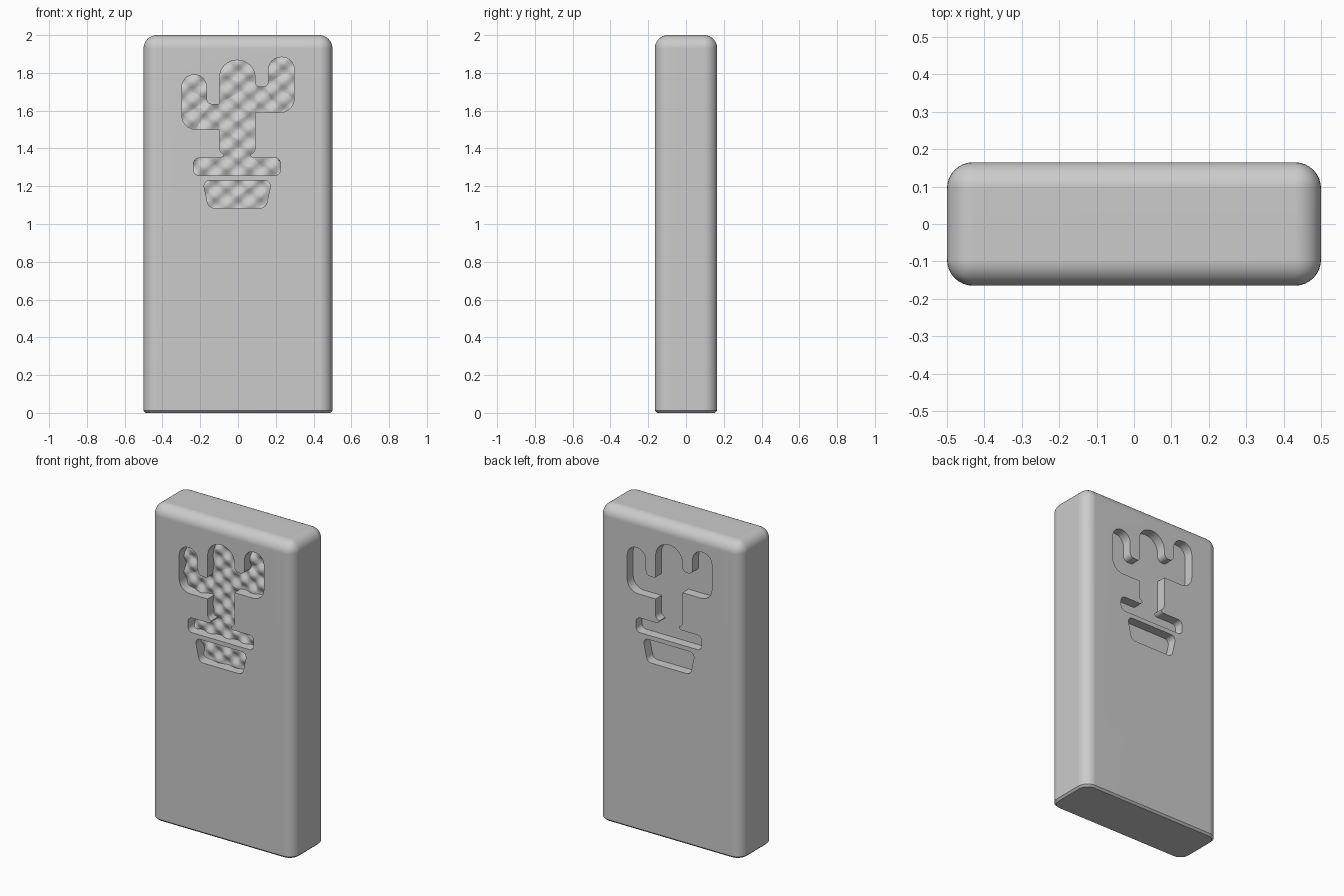
import bpy, bmesh, math
from mathutils import Vector

if "Cube" in bpy.data.objects:
    bpy.data.objects.remove(bpy.data.objects["Cube"], do_unlink=True)

W, D, H = 1.0, 0.33, 2.0
FLOOR = D / 2 - 0.06
TINY = 0.0001

grey = bpy.data.materials.new("mid grey")
grey.use_nodes = True
grey.diffuse_color = (0.6, 0.6, 0.6, 1)
grey.node_tree.nodes["Principled BSDF"].inputs["Base Color"].default_value = (0.6, 0.6, 0.6, 1)

# Pocket outlines: corner x, corner z, corner radius
PLANT = [(-.297, 1.50, .075), (-.297, 1.79, .064), (-.167, 1.79, .064), (-.167, 1.633, .03),
         (-.098, 1.633, .01), (-.098, 1.867, .092), (.09, 1.867, .092), (.09, 1.724, .03),
         (.162, 1.724, .03), (.162, 1.883, .064), (.297, 1.883, .064), (.297, 1.59, .075),
         (.09, 1.59, 0), (.09, 1.385, .03), (.06, 1.364, .008), (.08, 1.35, .01),
         (.225, 1.35, .03), (.225, 1.257, .03), (-.235, 1.257, .03), (-.235, 1.35, .03),
         (-.09, 1.35, .01), (-.068, 1.364, .008), (-.098, 1.385, .03), (-.098, 1.50, 0)]
POT = [(-.187, 1.23, .03), (.178, 1.23, .03), (.147, 1.085, .035), (-.155, 1.085, .035)]


def rounded(corners, steps=8):
    """Turn corners with radii into a smooth outline in the XZ plane."""
    pts = [Vector((x, 0, z)) for x, z, r in corners]
    out = []
    for i, p in enumerate(pts):
        r = corners[i][2]
        if r == 0:
            out.append(p)
            continue
        a = (pts[i - 1] - p).normalized()
        b = (pts[(i + 1) % len(pts)] - p).normalized()
        half = a.angle(b) / 2
        centre = p + (a + b).normalized() * r / math.sin(half)
        start = (p + a * r / math.tan(half) - centre).normalized()
        end = (p + b * r / math.tan(half) - centre).normalized()
        out += [centre + start.slerp(end, k / steps) * r for k in range(steps + 1)]
    return out


def add_pocket(bm, corners, turn):
    """Walls and floor of a recess; turn=-1 rotates it to the back."""
    outline = rounded(corners)
    rim = [bm.verts.new((p.x * turn, -D / 2 * turn, p.z)) for p in outline]
    floor = [bm.verts.new((p.x * turn, -FLOOR * turn, p.z)) for p in outline]
    for i in range(len(rim)):
        bm.faces.new((rim[i - 1], rim[i], floor[i], floor[i - 1]))
    edges = [bm.edges.get((floor[i - 1], floor[i])) for i in range(len(floor))]
    bmesh.ops.triangle_fill(bm, edges=edges, use_beauty=True)


def slice_mesh(bm, axis, low, high, step):
    """Cut everything into thin strips along one axis."""
    for k in range(int((high - low) / step) + 1):
        bmesh.ops.bisect_plane(bm, geom=bm.verts[:] + bm.edges[:] + bm.faces[:],
                               dist=TINY, plane_co=axis * (low + k * step), plane_no=axis)


bm = bmesh.new()

# Front pockets with a floor of staggered bumps
for corners in (PLANT, POT):
    add_pocket(bm, corners, 1)
slice_mesh(bm, Vector((1, 0, 0)), -0.3, 0.3, 0.015)
slice_mesh(bm, Vector((0, 0, 1)), 1.08, 1.89, 0.0125)
for v in bm.verts:
    if abs(v.co.y + FLOOR) < TINY:
        v.co.y += 0.012 * math.cos(math.tau * v.co.x / 0.12) * math.cos(math.tau * v.co.z / 0.1)

# Back pockets with a flat floor
for corners in (PLANT, POT):
    add_pocket(bm, corners, -1)

# Block: rounded sides and top, small chamfer round the foot
block = bmesh.ops.create_cube(bm, size=1)["verts"]
for v in block:
    v.co = (v.co.x * W, v.co.y * D, (v.co.z + 0.5) * H)
soft = [e for e in {e for v in block for e in v.link_edges} if max(v.co.z for v in e.verts) > 1]
bmesh.ops.bevel(bm, geom=soft, offset=0.07, segments=8, profile=0.5, affect='EDGES')
foot = [e for e in bm.edges if all(v.co.z < TINY for v in e.verts)]
bmesh.ops.bevel(bm, geom=foot, offset=0.012, segments=1, affect='EDGES')

# Replace the plain front and back faces with ones that have openings
plain = [f for f in bm.faces if all(abs(abs(v.co.y) - D / 2) < TINY for v in f.verts)]
bmesh.ops.delete(bm, geom=plain, context='FACES_ONLY')
for side in (-1, 1):
    border = [e for e in bm.edges if e.is_boundary
              and all(abs(v.co.y - side * D / 2) < TINY for v in e.verts)]
    bmesh.ops.triangle_fill(bm, edges=border, use_beauty=True)
bmesh.ops.recalc_face_normals(bm, faces=bm.faces)

mesh = bpy.data.meshes.new("body")
bm.to_mesh(mesh)
bm.free()
mesh.materials.append(grey)
body = bpy.data.objects.new("body", mesh)
bpy.context.collection.objects.link(body)

# Smooth shading with crisp pocket edges
bpy.ops.object.select_all(action='DESELECT')
body.select_set(True)
bpy.context.view_layer.objects.active = body
bpy.ops.object.shade_smooth_by_angle(angle=math.radians(35))
weighted = body.modifiers.new("even_shading", 'WEIGHTED_NORMAL')
weighted.keep_sharp = True
